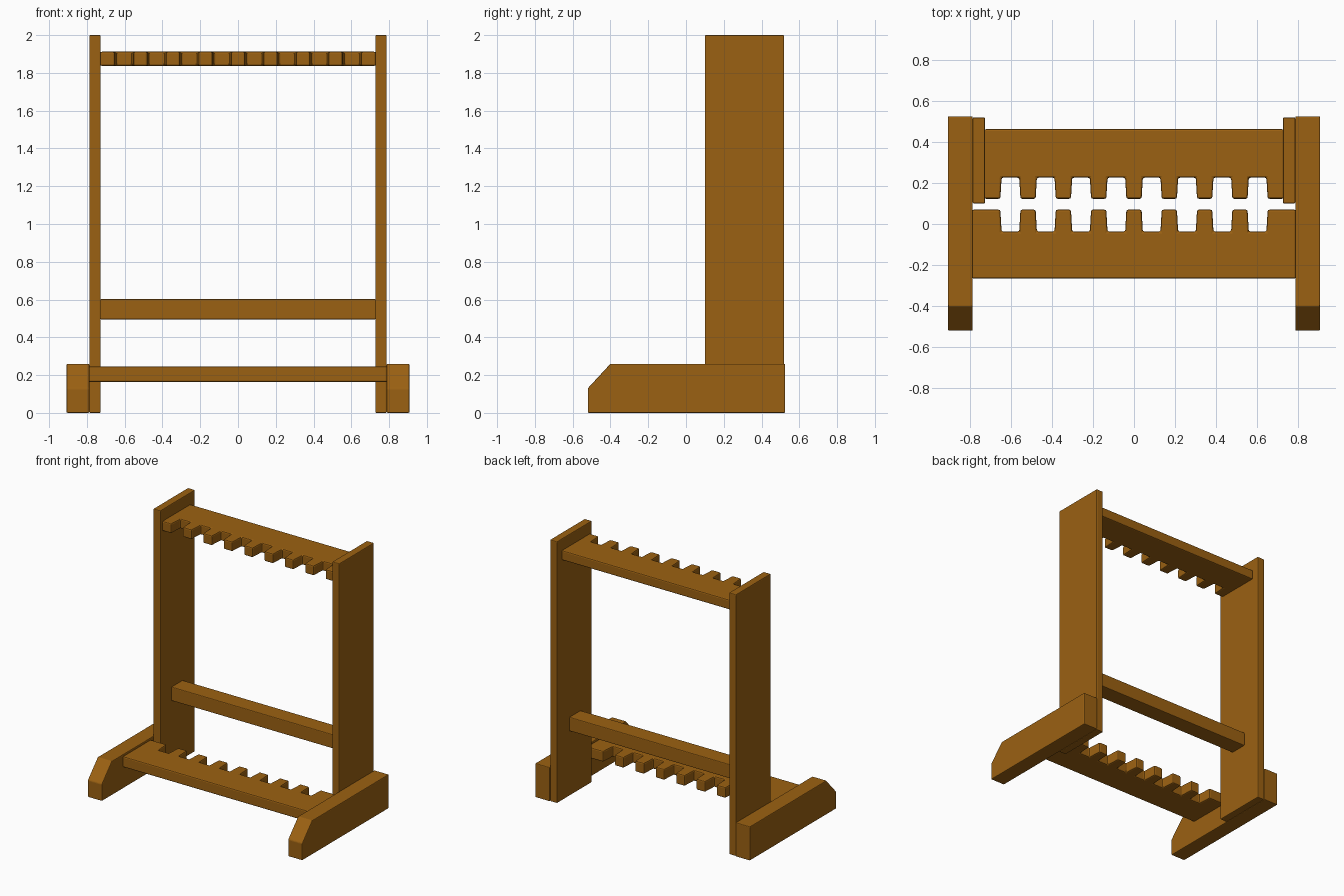
import bpy, bmesh
from mathutils import Vector

if "Cube" in bpy.data.objects:
    bpy.data.objects.remove(bpy.data.objects["Cube"])

wood = bpy.data.materials.new("wood")
wood.diffuse_color = (0.33, 0.12, 0.006, 1)
wood.use_nodes = True
wood.node_tree.nodes["Principled BSDF"].inputs["Base Color"].default_value = wood.diffuse_color


def prism(name, outline, direction, bevel=0.006):
    """Extrude a flat 3D outline along a direction and soften its edges."""
    bm = bmesh.new()
    face = bm.faces.new([bm.verts.new(p) for p in outline])
    ext = bmesh.ops.extrude_face_region(bm, geom=[face])
    verts = [g for g in ext["geom"] if isinstance(g, bmesh.types.BMVert)]
    bmesh.ops.translate(bm, verts=verts, vec=Vector(direction))
    bmesh.ops.recalc_face_normals(bm, faces=bm.faces)
    mesh = bpy.data.meshes.new(name)
    bm.to_mesh(mesh)
    bm.free()
    mesh.materials.append(wood)
    obj = bpy.data.objects.new(name, mesh)
    bpy.context.collection.objects.link(obj)
    mod = obj.modifiers.new("soft_edges", "BEVEL")
    mod.width = bevel
    mod.segments = 2
    return obj


def side_panel(name, x0, x1, profile):
    """Prism with a (y, z) profile running from x0 to x1."""
    return prism(name, [(x0, y, z) for y, z in profile], (x1 - x0, 0, 0))


def rect(y0, y1, z0, z1):
    return [(y0, z0), (y1, z0), (y1, z1), (y0, z1)]


def notched_shelf(name, half, y_plain, y_teeth, y_notch, z0, z1):
    """Board with eight square notches along one long edge."""
    pts = [(half, y_plain), (-half, y_plain), (-half, y_teeth)]
    for i in range(8):
        c = (i - 3.5) * 0.1723
        pts += [(c - 0.049, y_teeth), (c - 0.043, y_notch),
                (c + 0.043, y_notch), (c + 0.049, y_teeth)]
    pts.append((half, y_teeth))
    return prism(name, [(x, y, z0) for x, y in pts], (0, 0, z1 - z0), 0.009)


# Feet with sloped toes, and tall uprights on their inner sides
foot = [(-0.52, 0), (0.525, 0), (0.525, 0.26), (-0.40, 0.26), (-0.52, 0.13)]
for side, s in (("left", -1), ("right", 1)):
    side_panel(side + "_foot", s * 0.787, s * 0.908, foot)
    side_panel(side + "_upright", s * 0.727, s * 0.787, rect(0.10, 0.52, 0, 2.0))

# Middle rail
side_panel("middle_rail", -0.73, 0.73, rect(0.235, 0.37, 0.495, 0.602))

# Notched shelves, facing each other
notched_shelf("top_shelf", 0.73, 0.463, 0.123, 0.226, 1.837, 1.912)
notched_shelf("bottom_shelf", 0.79, -0.267, 0.07, -0.037, 0.163, 0.246)
